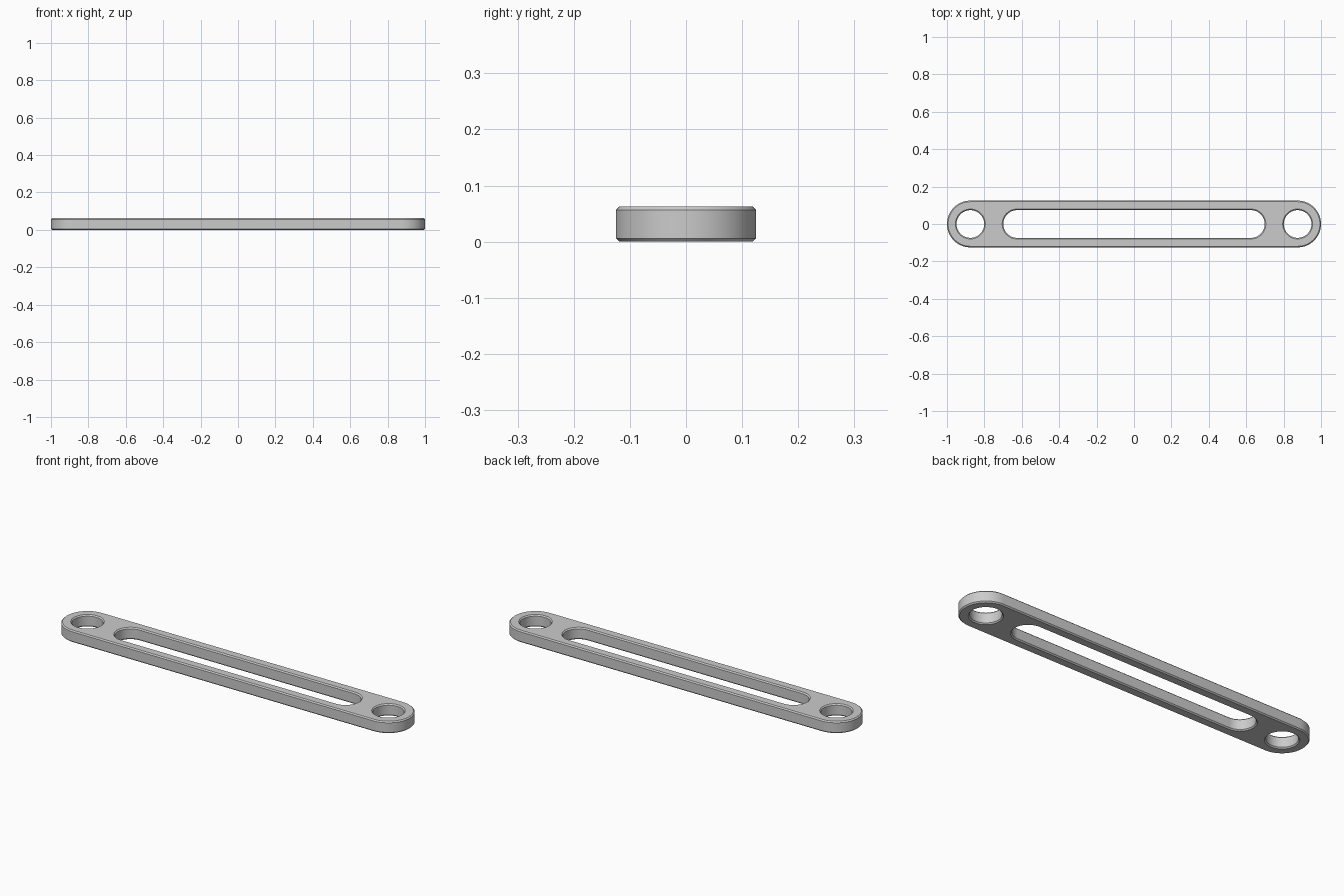
import bpy
import bmesh
from math import cos, sin, pi

cube = bpy.data.objects.get("Cube")
if cube:
    bpy.data.objects.remove(cube)

HEIGHT = 0.0625
CHAMFER = 0.006
SEGMENTS = 32  # per half circle


def stadium(cx, half_straight, radius):
    """Outline of two half circles; a full circle when half_straight is 0."""
    points = []
    for side in (1, -1):
        start = -pi / 2 if side == 1 else pi / 2
        count = SEGMENTS + 1 if half_straight else SEGMENTS
        for i in range(count):
            a = start + pi * i / SEGMENTS
            points.append((cx + side * half_straight + radius * cos(a), radius * sin(a)))
    return points


def add_wall(bm, cx, half_straight, radius, inward):
    """Chamfered wall around an outline; returns its bottom and top rim edges."""
    rings = []
    for z, shift in ((0, CHAMFER), (CHAMFER, 0), (HEIGHT - CHAMFER, 0), (HEIGHT, CHAMFER)):
        r = radius + (shift if inward else -shift)
        rings.append([bm.verts.new((x, y, z)) for x, y in stadium(cx, half_straight, r)])
    n = len(rings[0])
    for low, high in zip(rings, rings[1:]):
        for i in range(n):
            j = (i + 1) % n
            bm.faces.new((low[i], low[j], high[j], high[i]))
    return [[bm.edges.get((ring[i], ring[(i + 1) % n])) for i in range(n)]
            for ring in (rings[0], rings[-1])]


bm = bmesh.new()
walls = [
    add_wall(bm, 0, 0.875, 0.125, False),    # outer edge
    add_wall(bm, 0, 0.625, 0.074, True),     # long slot
    add_wall(bm, -0.875, 0, 0.074, True),    # right hole
    add_wall(bm, 0.875, 0, 0.074, True),     # left hole
]

# Flat bottom and top faces between the rims
for level in (0, 1):
    rim = [edge for wall in walls for edge in wall[level]]
    bmesh.ops.triangle_fill(bm, edges=rim, use_beauty=True, use_dissolve=False)
bmesh.ops.recalc_face_normals(bm, faces=bm.faces[:])

mesh = bpy.data.meshes.new("slotted_link_bar")
bm.to_mesh(mesh)
bm.free()
bar = bpy.data.objects.new("slotted_link_bar", mesh)
bpy.context.collection.objects.link(bar)

# Plain grey finish
grey = bpy.data.materials.new("grey")
grey.use_nodes = True
colour = (0.6, 0.6, 0.6, 1)
grey.diffuse_color = colour
grey.node_tree.nodes["Principled BSDF"].inputs["Base Color"].default_value = colour
mesh.materials.append(grey)

bpy.ops.object.select_all(action="DESELECT")
bar.select_set(True)
bpy.context.view_layer.objects.active = bar
bpy.ops.object.shade_smooth_by_angle(angle=pi / 6)
